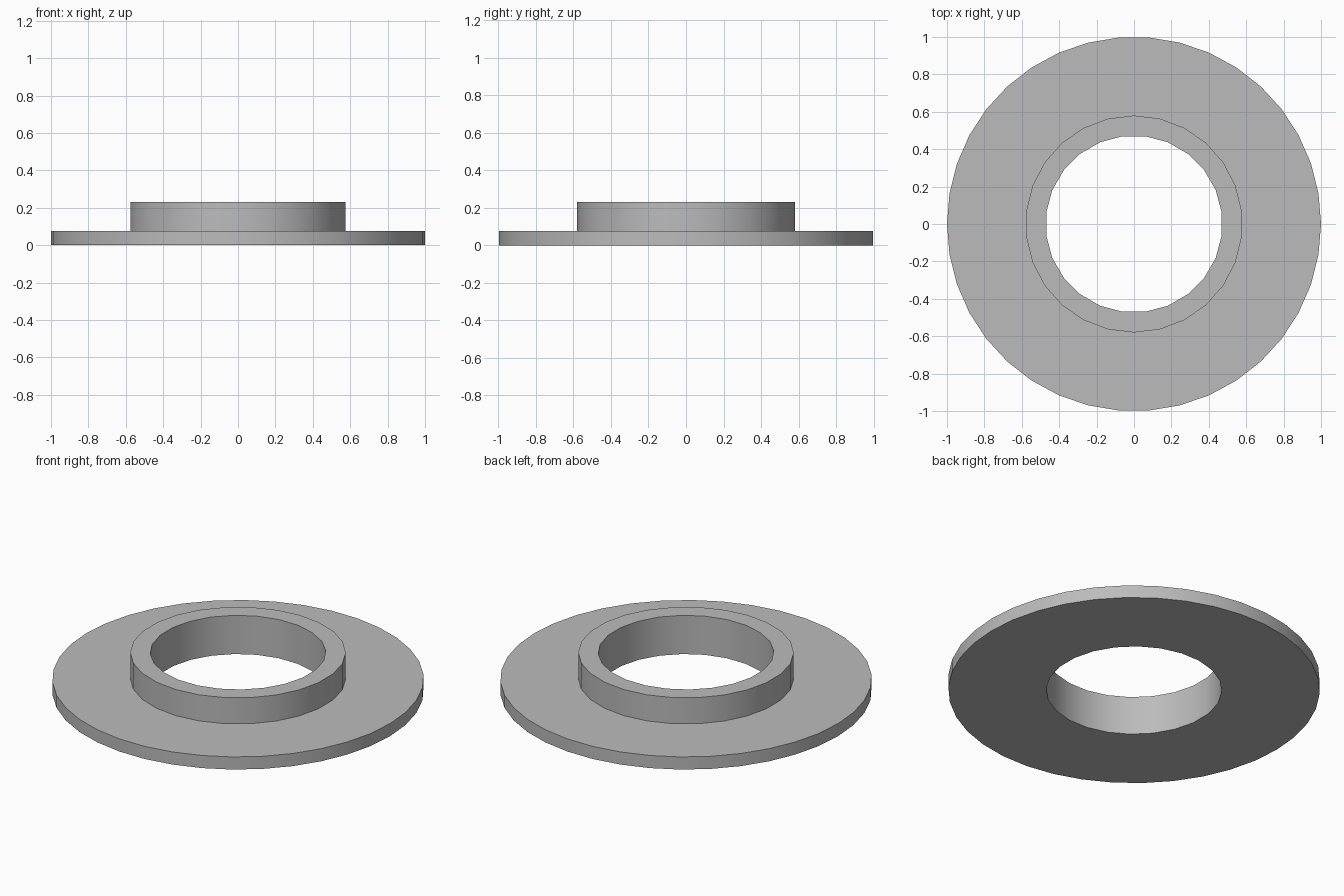
import bpy
import math

# Remove the default object
cube = bpy.data.objects.get("Cube")
if cube:
    bpy.data.objects.remove(cube, do_unlink=True)

# One grey metal for the whole part
metal = bpy.data.materials.new("grey_metal")
metal.use_nodes = True
grey = (0.5, 0.5, 0.5, 1.0)
metal.diffuse_color = grey
metal.node_tree.nodes["Principled BSDF"].inputs["Base Color"].default_value = grey


def cylinder(name, radius, sides, bottom, top, first_angle):
    """Upright cylinder whose first corner lies at first_angle from +y."""
    bpy.ops.mesh.primitive_cylinder_add(
        vertices=sides, radius=radius, depth=top - bottom,
        location=(0, 0, (bottom + top) / 2), rotation=(0, 0, first_angle))
    bpy.ops.object.transform_apply(location=True, rotation=True, scale=True)
    obj = bpy.context.object
    obj.name = name
    obj.data.materials.append(metal)
    return obj


def combine(target, helper, operation):
    """Apply a boolean to target and drop the helper."""
    helper.hide_render = True
    mod = target.modifiers.new(operation.lower(), "BOOLEAN")
    mod.operation = operation
    mod.solver = "EXACT"
    mod.object = helper
    bpy.context.view_layer.objects.active = target
    bpy.ops.object.modifier_apply(modifier=mod.name)
    bpy.data.objects.remove(helper, do_unlink=True)


# Wide base plate, raised collar and the bore through both
flange = cylinder("collared_flange", 1.0, 38, 0, 0.075, math.pi / 38)
collar = cylinder("collar", 0.58, 26, 0.03, 0.23, 0)
bore = cylinder("bore_cutter", 0.473, 24, -0.2, 0.5, math.pi / 24)
combine(flange, collar, "UNION")
combine(flange, bore, "DIFFERENCE")

# Smooth walls, crisp rims
bpy.ops.object.select_all(action="DESELECT")
flange.select_set(True)
bpy.context.view_layer.objects.active = flange
bpy.ops.object.shade_smooth_by_angle(angle=math.radians(30))
